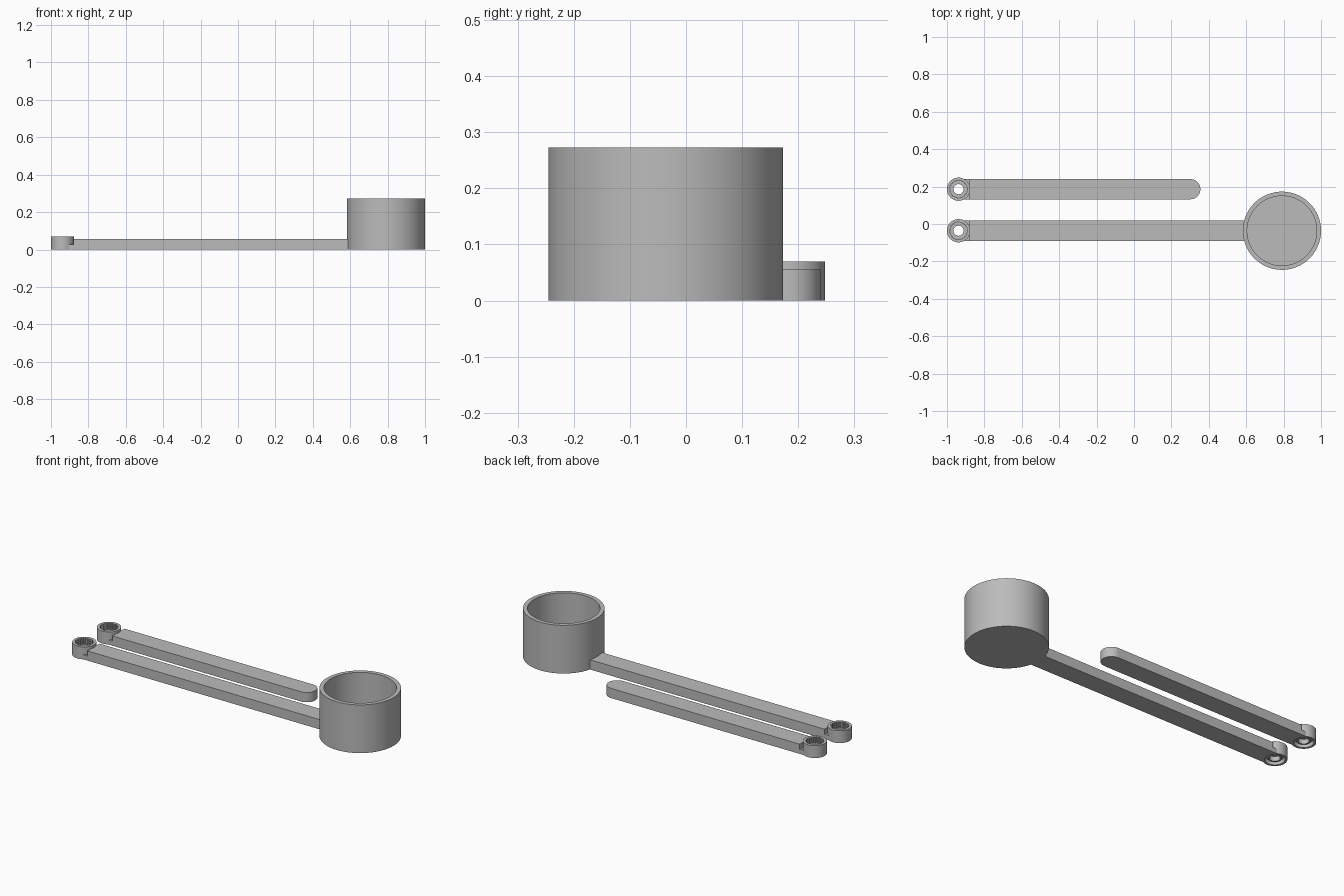
import bpy, bmesh, math

if "Cube" in bpy.data.objects:
    bpy.data.objects.remove(bpy.data.objects["Cube"])

grey = bpy.data.materials.new("plain grey")
grey.diffuse_color = (0.5, 0.5, 0.5, 1)
grey.use_nodes = True
grey.node_tree.nodes["Principled BSDF"].inputs["Base Color"].default_value = grey.diffuse_color

RING_X, RING_R = -0.938, 0.062
STICK_START, HALF_W, STICK_H = -0.88, 0.054, 0.055
CUP_X, CUP_R = 0.791, 0.209
LOW_Y, HIGH_Y = -0.036, 0.186


def finish(bm, name):
    bmesh.ops.remove_doubles(bm, verts=bm.verts, dist=1e-5)
    bmesh.ops.recalc_face_normals(bm, faces=bm.faces)
    mesh = bpy.data.meshes.new(name)
    bm.to_mesh(mesh)
    bm.free()
    mesh.materials.append(grey)
    obj = bpy.data.objects.new(name, mesh)
    bpy.context.collection.objects.link(obj)
    bpy.ops.object.select_all(action='DESELECT')
    obj.select_set(True)
    bpy.context.view_layer.objects.active = obj
    bpy.ops.object.shade_smooth_by_angle(angle=math.radians(30))
    return obj


def lathe(name, profile, cx, cy, closed, steps=96):
    """Spin (radius, z, tooth depth) points round a vertical axis."""
    bm = bmesh.new()
    rows = []
    for r, z, tooth in profile:
        row = []
        for i in range(steps):
            a = 2 * math.pi * i / steps
            rr = r - (tooth if i % 4 < 2 else 0)
            row.append(bm.verts.new((cx + rr * math.cos(a), cy + rr * math.sin(a), z)))
        rows.append(row)
    pairs = list(zip(rows, rows[1:]))
    if closed:
        pairs.append((rows[-1], rows[0]))
    for a, b in pairs:
        for i in range(steps):
            j = (i + 1) % steps
            bm.faces.new((a[i], a[j], b[j], b[i]))
    return finish(bm, name)


def prism(name, outline, height):
    bm = bmesh.new()
    base = bm.faces.new([bm.verts.new((x, y, 0)) for x, y in outline])
    up = bmesh.ops.extrude_face_region(bm, geom=[base])
    verts = [v for v in up["geom"] if isinstance(v, bmesh.types.BMVert)]
    bmesh.ops.translate(bm, verts=verts, vec=(0, 0, height))
    return finish(bm, name)


def arc(cx, cy, r, start, end, n=20):
    angles = [math.radians(start + (end - start) * i / n) for i in range(n + 1)]
    return [(cx + r * math.cos(a), cy + r * math.sin(a)) for a in angles]


# Cup with a thin wall and floor
lathe("cup", [(0, 0, 0), (CUP_R, 0, 0), (CUP_R, 0.273, 0), (0.186, 0.273, 0),
              (0.186, 0.022, 0), (0, 0.022, 0)], CUP_X, LOW_Y, False)

# Handle running into the cup wall
prism("cup_handle", [(STICK_START, LOW_Y - HALF_W), (0.598, LOW_Y - HALF_W),
                     (0.598, LOW_Y + HALF_W), (STICK_START, LOW_Y + HALF_W)], STICK_H)

# Loose stick with a round end
prism("leveller_stick", [(STICK_START, HIGH_Y - HALF_W)]
      + arc(0.355 - HALF_W, HIGH_Y, HALF_W, -90, 90)
      + [(STICK_START, HIGH_Y + HALF_W)], STICK_H)

for label, y in (("handle", LOW_Y), ("leveller", HIGH_Y)):
    # Toothed socket above, recess with a collar below, hole through the middle
    lathe(label + "_ring", [
        (RING_R, 0, 0), (RING_R, 0.07, 0), (0.048, 0.07, 0.004), (0.048, 0.034, 0.004),
        (0.027, 0.034, 0), (0.027, 0.008, 0), (0.035, 0.008, 0), (0.035, 0.022, 0),
        (0.05, 0.022, 0), (0.05, 0, 0)], RING_X, y, True)
    # Low tongue joining the ring to the stick
    prism(label + "_tongue", [(STICK_START, y - HALF_W), (STICK_START, y + HALF_W)]
          + arc(RING_X, y, 0.0605, 63, -63), 0.026)
